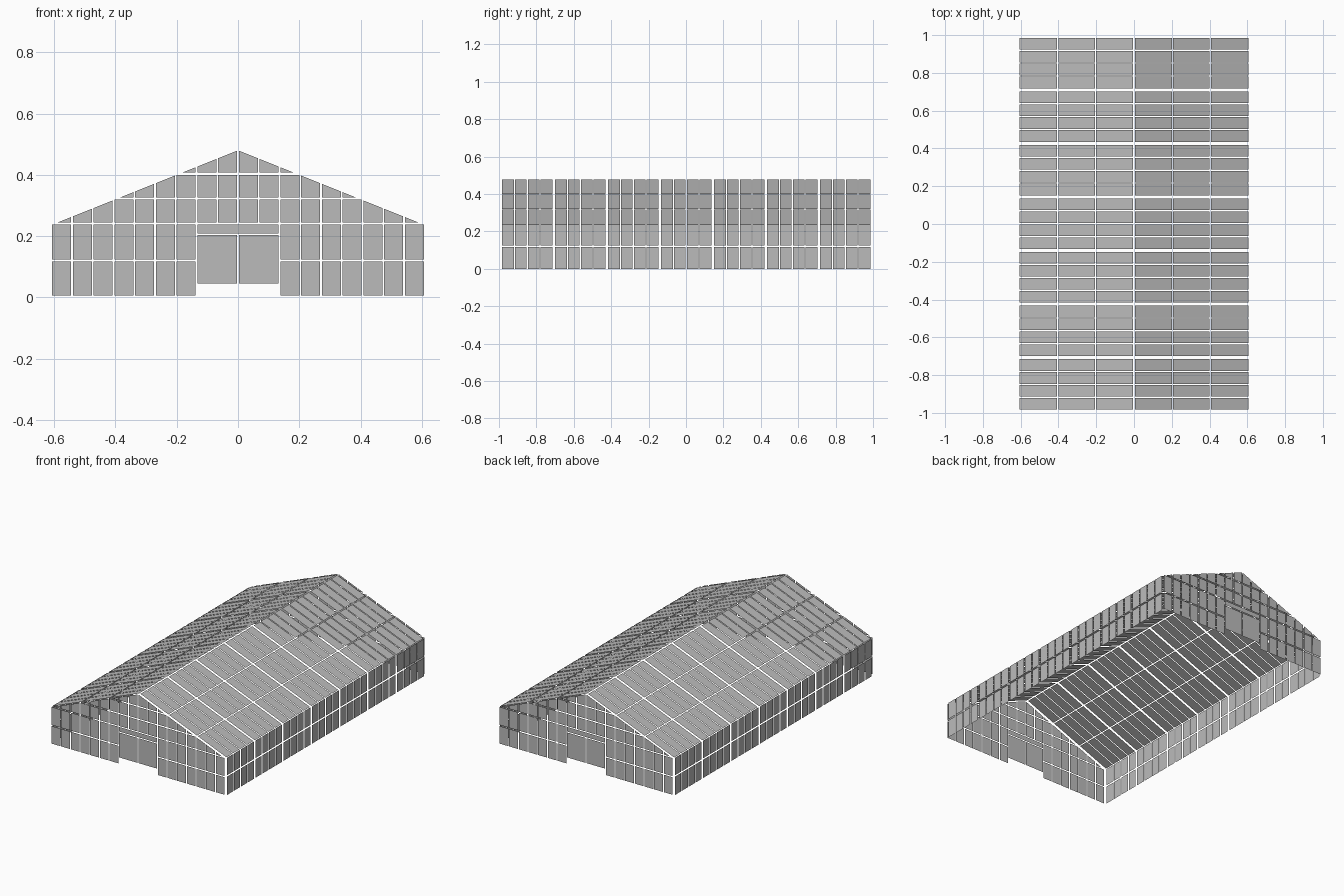
import bpy, bmesh
from mathutils import Vector

cube = bpy.data.objects.get("Cube")
if cube:
    bpy.data.objects.remove(cube, do_unlink=True)

grey = bpy.data.materials.new("panel_grey")
grey.use_nodes = True
tone = (0.5, 0.5, 0.5, 1)
grey.diffuse_color = tone
grey.node_tree.nodes["Principled BSDF"].inputs["Base Color"].default_value = tone

RIDGE, SLOPE = 0.48, 0.4
GABLE_Y, WALL_X = 1.0, 0.612
COL, GAP = 0.0677, 0.006
BAYS, BAY, START = 7, 0.2834, -0.986


def quads(rects, place):
    """Sheet panels from (u0, u1, v0, v1) rectangles, placed in space."""
    bm = bmesh.new()
    for u0, u1, v0, v1 in rects:
        corners = [(u0, v0), (u1, v0), (u1, v1), (u0, v1)]
        bm.faces.new([bm.verts.new(place(u, v)) for u, v in corners])
    return bm


def finish(name, bm, outward):
    for f in bm.faces:
        f.normal_update()
        if f.normal.dot(Vector(outward)) < 0:
            f.normal_flip()
    mesh = bpy.data.meshes.new(name)
    bm.to_mesh(mesh)
    bm.free()
    mesh.materials.append(grey)
    bpy.context.collection.objects.link(bpy.data.objects.new(name, mesh))


# Four panels per bay along the length, with wider joints between bays
strips = []
for b in range(BAYS):
    y = START + b * BAY
    step = (BAY - 0.009) / 4
    for i in range(4):
        strips.append((y + i * step + GAP / 2, y + (i + 1) * step - GAP / 2))

wall_rows = [(0, 0.116), (0.125, 0.236)]
roof_cols = [(0.005, 0.2), (0.206, 0.401), (0.407, 0.607)]

for side, s in (("left", 1), ("right", -1)):
    # Side wall
    rects = [(y0, y1, z0, z1) for y0, y1 in strips for z0, z1 in wall_rows]
    finish(side + "_wall_panels",
           quads(rects, lambda y, z: (s * WALL_X, y, z)), (s, 0, 0))
    # Roof slope
    rects = [(y0, y1, x0, x1) for y0, y1 in strips for x0, x1 in roof_cols]
    finish(side + "_roof_panels",
           quads(rects, lambda y, x: (s * x, y, RIDGE - SLOPE * x)), (0, 0, 1))

gable_rows = [(0.006, 0.117), (0.124, 0.238), (0.244, 0.319),
              (0.326, 0.4), (0.407, 0.49)]
door_half = 2 * COL - GAP / 2

for end, s in (("front", -1), ("back", 1)):
    place = lambda x, z: (x, s * GABLE_Y, z)
    # Gable panels, leaving the doorway free and trimmed to the roof line
    rects = []
    for row, (z0, z1) in enumerate(gable_rows):
        for k in range(-9, 9):
            if row < 2 and -2 <= k < 2:
                continue
            rects.append((k * COL + GAP / 2, (k + 1) * COL - GAP / 2, z0, z1))
    bm = quads(rects, place)
    for d in (1, -1):
        bmesh.ops.bisect_plane(bm, geom=bm.verts[:] + bm.edges[:] + bm.faces[:],
                               plane_co=(0, 0, RIDGE), plane_no=(d * SLOPE, 0, 1),
                               clear_outer=True)
    finish(end + "_gable_panels", bm, (0, s, 0))
    # Double door and the transom above it
    leaves = [(-door_half, -GAP / 2, 0.045, 0.203),
              (GAP / 2, door_half, 0.045, 0.203)]
    finish(end + "_door", quads(leaves, place), (0, s, 0))
    finish(end + "_transom",
           quads([(-door_half, door_half, 0.209, 0.238)], place), (0, s, 0))
